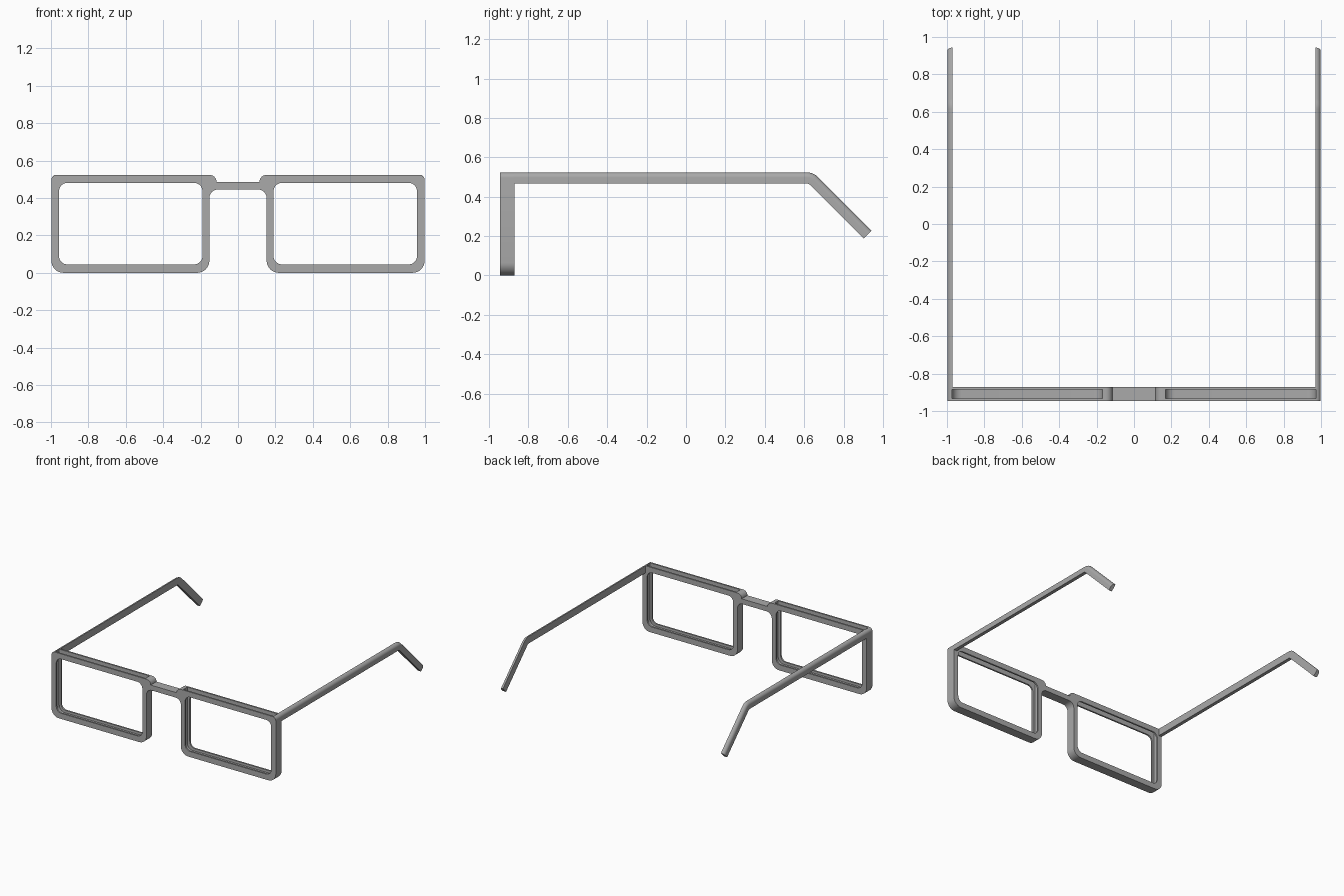
import bpy, bmesh, math
from mathutils import Vector

cube = bpy.data.objects.get("Cube")
if cube:
    bpy.data.objects.remove(cube)

grey = bpy.data.materials.new("frame grey")
grey.use_nodes = True
COLOUR = (0.4, 0.4, 0.4, 1)
grey.diffuse_color = COLOUR
grey.node_tree.nodes["Principled BSDF"].inputs["Base Color"].default_value = COLOUR

FRONT, BACK = -0.945, -0.872


def rounded(corners, steps=8):
    """Turn (x, z, radius) corners into an outline with filleted corners."""
    pts = []
    for i, (x, z, r) in enumerate(corners):
        p = Vector((x, z))
        if r == 0:
            pts.append(p)
            continue
        a = (Vector(corners[i - 1][:2]) - p).normalized()
        b = (Vector(corners[(i + 1) % len(corners)][:2]) - p).normalized()
        centre = p + (a + b) * r
        for k in range(steps + 1):
            t = k / steps * math.pi / 2
            pts.append(centre - b * r * math.cos(t) - a * r * math.sin(t))
    return pts


def add_object(name, bm):
    bmesh.ops.recalc_face_normals(bm, faces=bm.faces[:])
    mesh = bpy.data.meshes.new(name)
    bm.to_mesh(mesh)
    bm.free()
    mesh.materials.append(grey)
    obj = bpy.data.objects.new(name, mesh)
    bpy.context.collection.objects.link(obj)
    return obj


def loft(name, rings):
    """Skin a list of matching closed rings and cap both ends."""
    bm = bmesh.new()
    rows = [[bm.verts.new(p) for p in ring] for ring in rings]
    n = len(rows[0])
    for r0, r1 in zip(rows, rows[1:]):
        for i in range(n):
            bm.faces.new((r0[i], r0[(i + 1) % n], r1[(i + 1) % n], r1[i]))
    bm.faces.new(rows[0])
    bm.faces.new(rows[-1])
    return add_object(name, bm)


def slab(name, outline, y0, y1):
    return loft(name, [[(p.x, y, p.y) for p in outline] for y in (y0, y1)])


def smooth(obj):
    bpy.ops.object.select_all(action='DESELECT')
    obj.select_set(True)
    bpy.context.view_layer.objects.active = obj
    bpy.ops.object.shade_smooth_by_angle(angle=math.radians(30))


# Front frame: both rims and the bridge as one mirrored outline
half = [(0.153, 0.445, 0.045), (0.153, 0, 0.065), (0.998, 0, 0.065),
        (0.998, 0.523, 0.027), (0.115, 0.523, 0.036), (0.115, 0.486, 0)]
right_half = rounded([(0, 0.445, 0)] + half + [(0, 0.486, 0)])[1:-1]
left_half = [Vector((-p.x, p.y)) for p in reversed(right_half)]
frame = slab("front_frame", right_half + left_half, FRONT, BACK)

# Lens openings and the lens slots that open through the top of each rim
cutters = []
for s in (1, -1):
    opening = rounded([(0.19, 0.045, 0.045), (0.957, 0.045, 0.045),
                       (0.957, 0.481, 0.045), (0.19, 0.481, 0.045)])
    slot = rounded([(0.168, 0.025, 0.05), (0.972, 0.025, 0.05),
                    (0.972, 0.6, 0), (0.168, 0.6, 0)])
    for name, outline, y0, y1 in (("opening_cutter", opening, -1.1, -0.7),
                                  ("slot_cutter", slot, -0.932, -0.885)):
        cutter = slab(name, [Vector((s * p.x, p.y)) for p in outline], y0, y1)
        cutter.hide_render = True
        cutters.append(cutter)
        mod = frame.modifiers.new(name, 'BOOLEAN')
        mod.operation = 'DIFFERENCE'
        mod.solver = 'EXACT'
        mod.object = cutter

bpy.context.view_layer.update()
evaluated = frame.evaluated_get(bpy.context.evaluated_depsgraph_get())
cut_mesh = bpy.data.meshes.new_from_object(evaluated)
frame.modifiers.clear()
frame.data = cut_mesh
for cutter in cutters:
    bpy.data.objects.remove(cutter)
smooth(frame)

# Temple arms: a bar with a rounded outer top edge, swept along a bent path
THICK, HEIGHT, BEND = 0.028, 0.057, 0.079
section = rounded([(0.998 - THICK, 0, 0), (0.998 - THICK, -HEIGHT, 0),
                   (0.998, -HEIGHT, 0), (0.998, 0, 0.026)])
pivot = Vector((0.614, 0.444))
stations = [(Vector((BACK - 0.005, pivot.y + BEND)), Vector((0, 1)))]
for k in range(9):
    t = k / 8 * math.pi / 4
    up = Vector((math.sin(t), math.cos(t)))
    stations.append((pivot + up * BEND, up))
tip = stations[-1][0] + Vector((1, -1)) * 0.273
stations.append((tip, stations[-1][1]))

for s, side in ((1, "left"), (-1, "right")):
    rings = []
    for pos, up in stations:
        rings.append([(s * q.x, pos.x + up.x * q.y, pos.y + up.y * q.y) for q in section])
    smooth(loft(side + "_temple_arm", rings))
